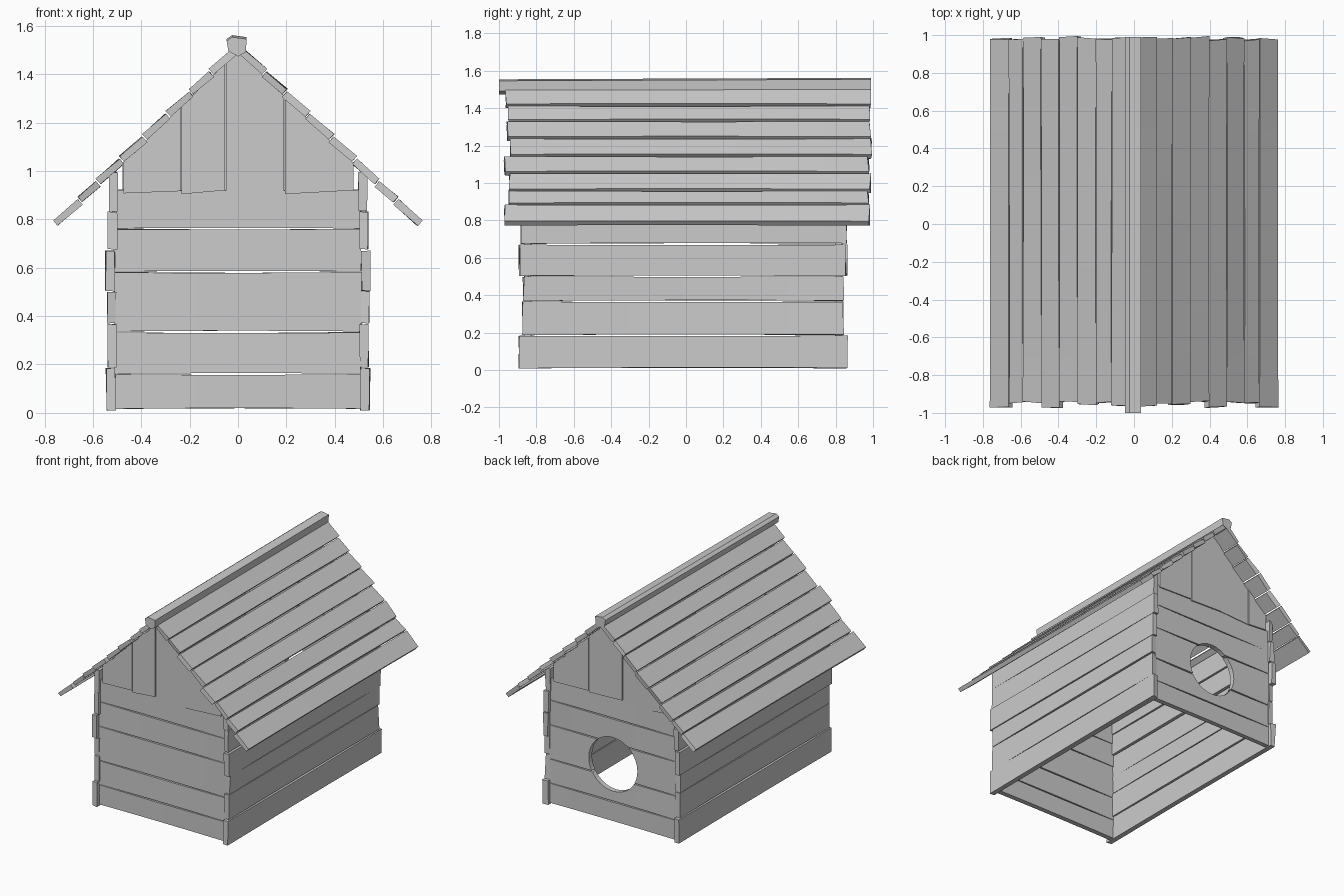
import bpy, bmesh, random
from mathutils import Vector

if "Cube" in bpy.data.objects:
    bpy.data.objects.remove(bpy.data.objects["Cube"])

random.seed(4)
X, Y, Z = Vector((1, 0, 0)), Vector((0, 1, 0)), Vector((0, 0, 1))


def finish(bm, name):
    bmesh.ops.recalc_face_normals(bm, faces=bm.faces)
    me = bpy.data.meshes.new(name)
    bm.to_mesh(me)
    bm.free()
    ob = bpy.data.objects.new(name, me)
    bpy.context.collection.objects.link(ob)
    return ob


def loft(bm, rings):
    """Skin a list of point rings and cap both ends."""
    vs = [[bm.verts.new(p) for p in r] for r in rings]
    n = len(vs[0])
    for a, b in zip(vs, vs[1:]):
        for i in range(n):
            bm.faces.new((a[i], a[(i + 1) % n], b[(i + 1) % n], b[i]))
    bm.faces.new(vs[0])
    bm.faces.new(vs[-1][::-1])


def board(bm, o, L, W, T, l, w, t, seg=6, j=0.003):
    """Slightly warped plank: l, w, t are ranges along its three axes."""
    rings = []
    end = [[random.uniform(-j, j) for _ in range(4)] for _ in range(2)]
    for k in range(seg + 1):
        f = k / seg
        bow = 0.003 * 4 * f * (1 - f)
        ring = []
        corners = ((w[0] + bow, t[0]), (w[1] - bow, t[0]), (w[1] - bow, t[1]), (w[0] + bow, t[1]))
        for i, (a, b) in enumerate(corners):
            d = end[0][i] * (1 - f) + end[1][i] * f
            s = l[0] + (l[1] - l[0]) * f + (d * 2 if k in (0, seg) else 0)
            ring.append(o + L * s + W * (a + d * 0.7) + T * (b + d))
        rings.append(ring)
    loft(bm, rings)


# side walls: horizontal planks (z0, z1, y0, y1, outer x)
side = [(0.01, 0.183, -0.89, 0.86, 0.545), (0.187, 0.366, -0.873, 0.84, 0.54),
        (0.37, 0.5, -0.868, 0.84, 0.543), (0.503, 0.67, -0.89, 0.857, 0.548),
        (0.676, 0.83, -0.88, 0.855, 0.538), (0.834, 0.995, -0.88, 0.85, 0.535)]
for name, s in (("right_wall", 1), ("left_wall", -1)):
    bm = bmesh.new()
    for z0, z1, y0, y1, x in side:
        board(bm, Vector(), Y, Z, X * s, (y0, y1), (z0, z1), (x - 0.037, x))
    finish(bm, name)

# front and back walls: horizontal planks between the sides
seams = [0.015, 0.16, 0.335, 0.583, 0.762, 0.925]
walls = {}
for name, s, depth in (("front_wall", -1, 0.865), ("back_wall", 1, 0.835)):
    bm = bmesh.new()
    for z0, z1 in zip(seams, seams[1:]):
        board(bm, Vector(), X, Z, Y * s, (-0.508, 0.508), (z0 + 0.001, z1 - 0.002),
              (depth - 0.037, depth), j=0.002)
    walls[name] = finish(bm, name)

# round entrance hole through the back wall
bpy.ops.mesh.primitive_cylinder_add(vertices=32, radius=0.195, depth=0.3,
                                    location=(0, 0.82, 0.43), rotation=(1.5707963, 0, 0))
cutter = bpy.context.object
cutter.name = "hole_cutter"
cutter.hide_render = True
back = walls["back_wall"]
mod = back.modifiers.new("hole", 'BOOLEAN')
mod.object = cutter
mod.operation = 'DIFFERENCE'
mod.solver = 'EXACT'
bpy.context.view_layer.objects.active = back
bpy.ops.object.modifier_apply(modifier=mod.name)
bpy.data.objects.remove(cutter)


# gables: vertical planks cut to the roof slope
def roof_under(x):
    return 1.495 - 0.97 * abs(x)


for name, xs, y0, y1 in (("front_gable", (-0.475, -0.235, -0.052, 0.193, 0.48), -0.872, -0.838),
                         ("back_gable", (-0.48, -0.32, -0.08, 0.19, 0.475), 0.808, 0.842)):
    bm = bmesh.new()
    for a, b in zip(xs, xs[1:]):
        a, b = a + 0.002, b - 0.002
        d = random.uniform(-0.004, 0.004)
        za, zb = 0.912 + d * 2, 0.912 - d * 2
        pts = [(a, za), (b, zb), (b, roof_under(b))]
        if a < 0 < b:
            pts.append((0, roof_under(0)))
        pts.append((a, roof_under(a)))
        loft(bm, [[Vector((x, y + d, z)) for x, z in pts] for y in (y0, y1)])
    finish(bm, name)

# roof: eight long planks per slope, each kicked out a little at its lower edge
rx = [0.015, 0.12, 0.205, 0.3, 0.398, 0.492, 0.588, 0.665, 0.766]
fronts = [-0.965, -0.945, -0.955, -0.94, -0.97, -0.945, -0.945, -0.97]
backs = [0.985, 0.98, 0.985, 0.99, 0.975, 0.985, 0.975, 0.98]
for name, s in (("right_roof", 1), ("left_roof", -1)):
    bm = bmesh.new()
    for i in range(8):
        top = Vector((s * rx[i], 0, 1.527 - 0.97 * rx[i]))
        low = Vector((s * rx[i + 1], 0, 1.537 - 0.97 * rx[i + 1]))
        W = (low - top).normalized()
        T = Vector((-W.z * s, 0, W.x * s))
        length = (low - top).length
        board(bm, top, Y, W, T, (fronts[i], backs[i]), (-0.002, length - 0.002),
              (-0.03, 0.0), seg=8)
    finish(bm, name)

# ridge beam
profile = [(-0.047, 1.542), (-0.025, 1.558), (0.036, 1.55), (0.032, 1.495), (0, 1.478), (-0.04, 1.5)]
bm = bmesh.new()
loft(bm, [[Vector((x, y, z + dz)) for x, z in profile]
          for y, dz in ((-1.0, -0.004), (0, 0), (0.99, 0.004))])
finish(bm, "ridge_beam")
